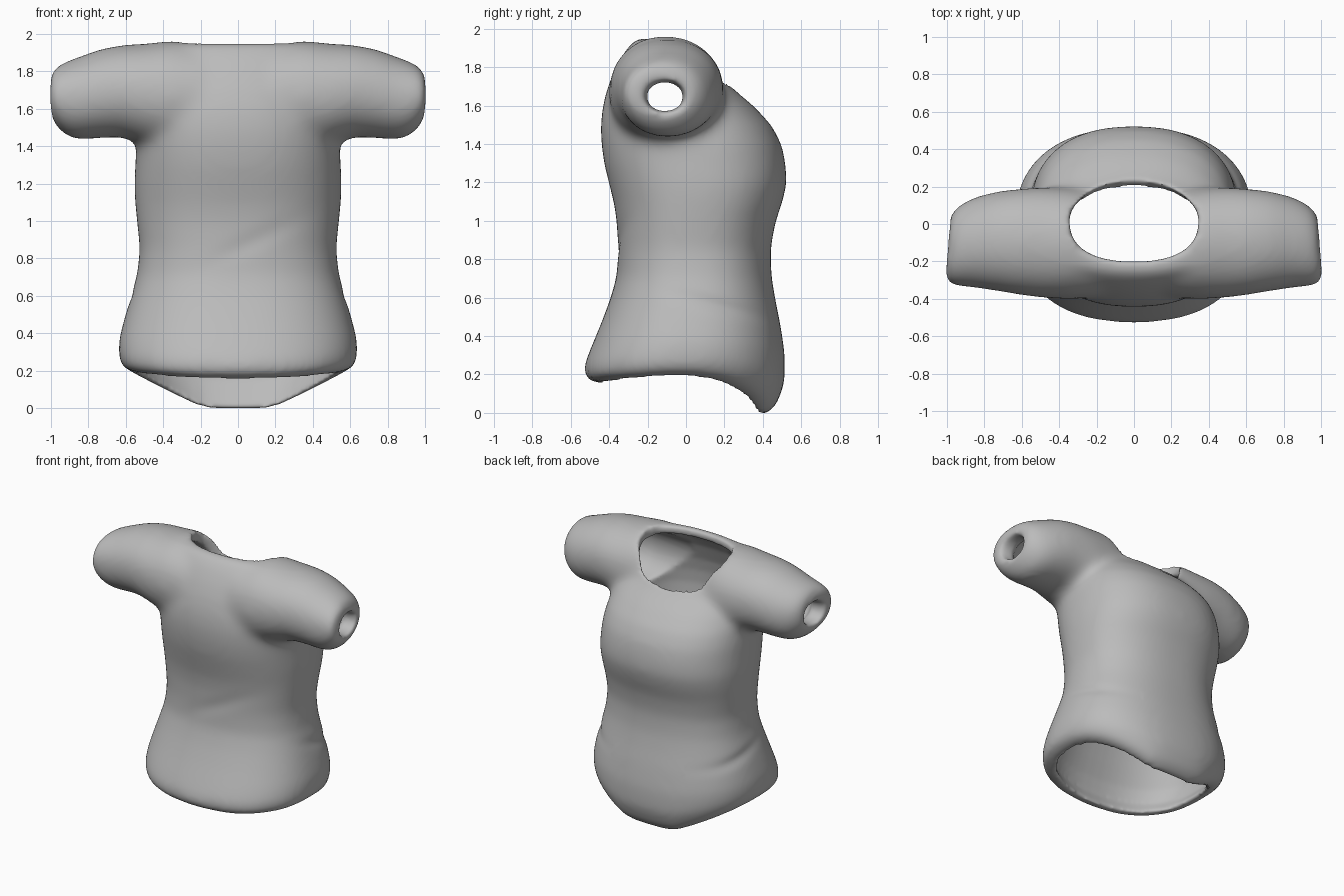
import bpy, bmesh, math
from mathutils import Vector

cube = bpy.data.objects.get("Cube")
if cube:
    bpy.data.objects.remove(cube, do_unlink=True)

SEGMENTS = 64
cloth = bpy.data.materials.new("grey cloth")
cloth.use_nodes = True
cloth.diffuse_color = (0.5, 0.5, 0.5, 1)
cloth.node_tree.nodes["Principled BSDF"].inputs["Base Color"].default_value = (0.5, 0.5, 0.5, 1)


def unit_ring(power):
    """Points of a rounded-square ring of radius one."""
    pts = []
    for i in range(SEGMENTS):
        a = 2 * math.pi * i / SEGMENTS
        c, s = math.cos(a), math.sin(a)
        pts.append((math.copysign(abs(c) ** (2 / power), c),
                    math.copysign(abs(s) ** (2 / power), s)))
    return pts


def loft(name, rings):
    """Closed solid through a list of rings, capped with fans."""
    bm = bmesh.new()
    rows = [[bm.verts.new(p) for p in ring] for ring in rings]
    for low, high in zip(rows, rows[1:]):
        for i in range(SEGMENTS):
            j = (i + 1) % SEGMENTS
            bm.faces.new((low[i], low[j], high[j], high[i]))
    for row in (rows[0], rows[-1]):
        hub = bm.verts.new(sum((v.co for v in row), Vector()) / SEGMENTS)
        for i in range(SEGMENTS):
            bm.faces.new((row[i], row[(i + 1) % SEGMENTS], hub))
    bmesh.ops.recalc_face_normals(bm, faces=bm.faces)
    mesh = bpy.data.meshes.new(name)
    bm.to_mesh(mesh)
    bm.free()
    obj = bpy.data.objects.new(name, mesh)
    bpy.context.collection.objects.link(obj)
    return obj


def torso(name, profile, inset=0.0):
    """Rows are height, front, back, half width, tail drop."""
    rings = []
    for z, front, back, half, drop in profile:
        mid, depth = (front + back) / 2, (back - front) / 2 - inset
        ring = []
        for u, v in unit_ring(2.35):
            # The hem rises at the sides and falls to a blunt tail behind
            tail = min(0.85, (1 - abs(u)) / 0.78) if v > 0 else 0
            side_rise = 0.2 * (1 - v * v)
            ring.append(((half - inset) * u, mid + depth * v, z + drop * (side_rise - tail)))
        rings.append(ring)
    return loft(name, rings)


def sleeve(name, side, profile):
    """Rows are distance out, centre y, centre z, radius y, radius z."""
    return loft(name, [[(side * (x - 0.012 * u), cy + ry * u, cz + rz * v)
                        for u, v in unit_ring(2.1)]
                       for x, cy, cz, ry, rz in profile])


# Body profile from hem to shoulders
hem = [(0.165, -0.475, 0.41, 0.58, 0.20), (0.19, -0.53, 0.47, 0.62, 0.17),
       (0.26, -0.53, 0.515, 0.64, 0.11), (0.36, -0.49, 0.515, 0.638, 0.05)]
trunk = [(0.48, -0.44, 0.49, 0.61, 0), (0.60, -0.395, 0.465, 0.575, 0),
         (0.72, -0.36, 0.445, 0.54, 0), (0.86, -0.355, 0.44, 0.525, 0),
         (1.00, -0.36, 0.465, 0.54, 0), (1.10, -0.375, 0.50, 0.55, 0),
         (1.20, -0.40, 0.525, 0.555, 0), (1.30, -0.425, 0.52, 0.55, 0)]
chest = [(1.40, -0.44, 0.50, 0.545, 0), (1.50, -0.445, 0.45, 0.53, 0),
         (1.60, -0.435, 0.36, 0.50, 0), (1.70, -0.41, 0.24, 0.46, 0)]
yoke = [(1.80, -0.37, 0.17, 0.43, 0), (1.89, -0.32, 0.10, 0.40, 0),
        (1.96, -0.26, 0.03, 0.37, 0)]
shirt = torso("shirt", hem + trunk + chest + yoke)

# Hollow of the body, open below the hem and lowered under the sloping back
open_hem = [(-0.40, -0.48, 0.43, 0.58, 0.2), (0.18, -0.48, 0.43, 0.58, 0.2),
            (0.26, -0.51, 0.50, 0.62, 0.11), (0.36, -0.49, 0.51, 0.63, 0.05)]
lowered = [(z - 0.03, front, back, half, drop) for z, front, back, half, drop in chest]
collar = [(1.80, -0.355, 0.13, 0.40, 0), (1.90, -0.29, 0.06, 0.37, 0)]
hollow = torso("body_hollow", open_hem + trunk + lowered + collar, 0.05)

# Neck opening, flatter in front and cut square to the sloping back
neck_ring = [a if a[1] < 0 else b for a, b in zip(unit_ring(2.4), unit_ring(1.9))]
neck = loft("neck_hole", [[(0.345 * u, (back - 0.2) / 2 + (back + 0.2) / 2 * v, z)
                           for u, v in neck_ring]
                          for z, back in ((1.5, 0.06), (1.7, 0.23), (1.95, 0.24), (2.3, 0.24))])

arm = [(0.18, -0.115, 1.67, 0.28, 0.28), (0.35, -0.105, 1.677, 0.297, 0.297),
       (0.50, -0.098, 1.688, 0.296, 0.268), (0.62, -0.093, 1.703, 0.283, 0.247),
       (0.74, -0.09, 1.689, 0.266, 0.238), (0.84, -0.095, 1.666, 0.247, 0.224),
       (0.91, -0.105, 1.66, 0.23, 0.205), (0.965, -0.12, 1.673, 0.208, 0.168),
       (0.998, -0.13, 1.68, 0.177, 0.128)]
arm_hollow = [(0.15, -0.11, 1.68, 0.22, 0.21), (0.50, -0.10, 1.685, 0.24, 0.205),
              (0.74, -0.10, 1.68, 0.21, 0.175), (0.84, -0.10, 1.66, 0.16, 0.13),
              (0.89, -0.11, 1.655, 0.09, 0.072), (0.96, -0.11, 1.655, 0.10, 0.08),
              (1.03, -0.115, 1.66, 0.125, 0.095), (1.10, -0.115, 1.66, 0.14, 0.11)]
sleeves = [sleeve("sleeve", s, arm) for s in (1, -1)]
sleeve_holes = [sleeve("sleeve_hole", s, arm_hollow) for s in (1, -1)]


def combine(operation, tools):
    for tool in tools:
        tool.hide_render = True
        mod = shirt.modifiers.new("combine", "BOOLEAN")
        mod.operation, mod.object, mod.solver = operation, tool, "EXACT"


def soften(size, rounds):
    remesh = shirt.modifiers.new("remesh", "REMESH")
    remesh.mode, remesh.voxel_size = "VOXEL", size
    smooth = shirt.modifiers.new("smooth", "SMOOTH")
    smooth.factor, smooth.iterations = 0.5, rounds


# Join the sleeves, round the armpits, hollow it out, round the rims
combine("UNION", sleeves)
soften(0.025, 18)
combine("DIFFERENCE", [hollow, neck] + sleeve_holes)
soften(0.015, 9)

bpy.context.view_layer.update()
done = bpy.data.meshes.new_from_object(shirt.evaluated_get(bpy.context.evaluated_depsgraph_get()))
shirt.modifiers.clear()
shirt.data = done
for helper in [hollow, neck] + sleeves + sleeve_holes:
    bpy.data.objects.remove(helper, do_unlink=True)

# Soft cloth creases at the waist
for v in done.vertices:
    x, y, z = v.co
    crease = math.exp(-((z - 0.57 + 0.25 * (y - 0.15)) / 0.04) ** 2 - ((y - 0.2) / 0.2) ** 2)
    if abs(x) > 0.3:
        v.co.x -= math.copysign(0.012 * crease, x)
    fold = math.exp(-((z - 0.86 - 0.45 * x) / 0.06) ** 2 - ((x - 0.08) / 0.22) ** 2)
    if y < 0:
        v.co.y += 0.007 * fold

# Stand the shirt on the ground
ground = min(v.co.z for v in done.vertices)
for v in done.vertices:
    v.co.z -= ground

done.materials.clear()
done.materials.append(cloth)
done.polygons.foreach_set("material_index", [0] * len(done.polygons))
done.polygons.foreach_set("use_smooth", [True] * len(done.polygons))
done.update()
